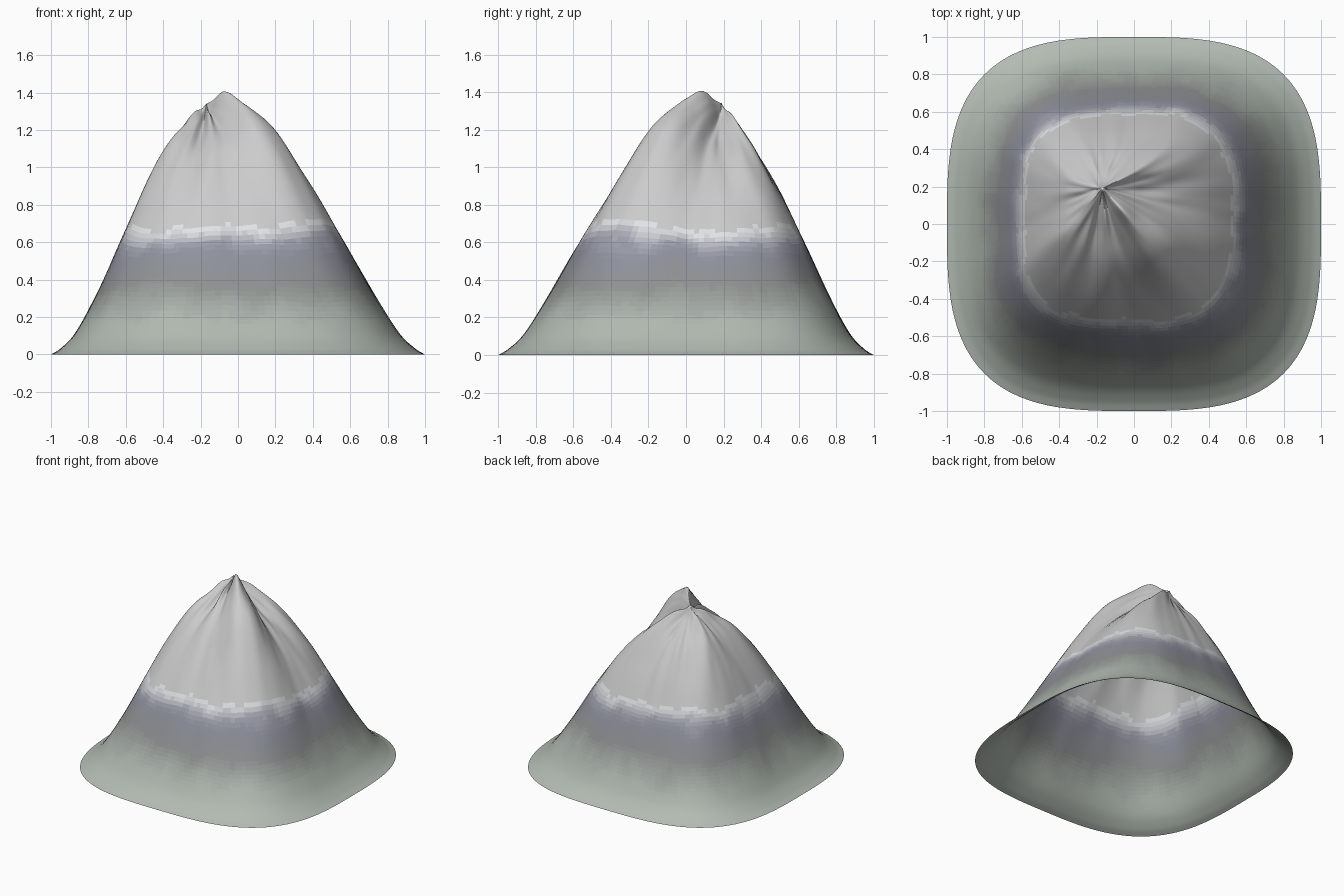
import bpy, bmesh, math
from mathutils import Vector, noise

if "Cube" in bpy.data.objects:
    bpy.data.objects.remove(bpy.data.objects["Cube"])

SEG, RINGS = 128, 72
APEX = (-0.17, 0.19)

# height, ridge strength (by normalised distance from the apex)
PROFILE = [(0, 1.34), (0.04, 1.27), (0.08, 1.23), (0.15, 1.17), (0.3, 1.03), (0.45, 0.84),
           (0.6, 0.59), (0.75, 0.31), (0.87, 0.11), (0.95, 0.03), (1, 0)]
RIDGE = [(0, 0), (0.08, 0.17), (0.15, 0.2), (0.3, 0.2), (0.45, 0.11), (0.6, 0.03), (0.75, 0), (1, 0)]
# ridge direction in degrees, weight, width
RIDGES = [(-45, 1.0, 32), (205, 0.45, 28), (150, 0.3, 18), (50, 0.35, 16), (-100, 0.3, 12), (0, -0.12, 10)]
# colour by height
COLOURS = [(0.0, (0.45, 0.50, 0.45)), (0.18, (0.43, 0.48, 0.43)), (0.38, (0.27, 0.28, 0.28)),
           (0.54, (0.27, 0.28, 0.34)), (0.60, (0.34, 0.35, 0.41)), (0.69, (0.76, 0.77, 0.79)), (1.5, (0.8, 0.8, 0.82))]


def curve(pts, s):
    """Smooth interpolation through the points."""
    def slope(i):
        a, b = pts[max(i - 1, 0)], pts[min(i + 1, len(pts) - 1)]
        return (b[1] - a[1]) / (b[0] - a[0])
    for i in range(len(pts) - 1):
        (x0, y0), (x1, y1) = pts[i], pts[i + 1]
        if s <= x1 + 1e-9:
            h = x1 - x0
            t = (s - x0) / h
            return ((2*t**3 - 3*t*t + 1) * y0 + (t**3 - 2*t*t + t) * h * slope(i)
                    + (3*t*t - 2*t**3) * y1 + (t**3 - t*t) * h * slope(i + 1))
    return pts[-1][1]


def colour_at(z):
    for (z0, a), (z1, b) in zip(COLOURS, COLOURS[1:]):
        if z <= z1:
            return Vector(a).lerp(Vector(b), (z - z0) / (z1 - z0))
    return Vector(COLOURS[-1][1])


def surface(s, a):
    c, d = math.cos(a), math.sin(a)
    r = s * (abs(c)**3.1 + abs(d)**3.1) ** (-1 / 3.1)
    f = (1 - s) ** 1.8
    z = curve(PROFILE, s)
    k = 0
    for deg, w, width in RIDGES:
        diff = (math.degrees(a) - deg + 180) % 360 - 180
        k += w * math.exp(-(diff / width) ** 2)
    z += k * curve(RIDGE, s)
    # fine gullies and unevenness
    fade = min(1, s * 6) * (1 - s) ** 0.8 * min(1, (1 - s) * 4)
    z += fade * (0.035 * noise.noise(Vector((c * 3, d * 3, s * 2.5)))
                 + 0.02 * noise.noise(Vector((c * 6, d * 6, s * 5 + 9))))
    return Vector((APEX[0] * f + r * c, APEX[1] * f + r * d, max(z, 0)))


# mountain shell, open underneath
bm = bmesh.new()
apex = bm.verts.new((*APEX, PROFILE[0][1]))
rings = []
for i in range(1, RINGS + 1):
    rings.append([bm.verts.new(surface(i / RINGS, 2 * math.pi * j / SEG)) for j in range(SEG)])
for j in range(SEG):
    n = (j + 1) % SEG
    bm.faces.new((apex, rings[0][j], rings[0][n]))
    for a, b in zip(rings, rings[1:]):
        bm.faces.new((a[j], b[j], b[n], a[n]))

# height bands: grass, rock, snow
BANDS, TOP = 36, 0.72
for f in bm.faces:
    f.smooth = True
    p = f.calc_center_median()
    z = p.z
    if z > 0.1:
        z += 0.06 * noise.noise(p * 4) + 0.03 * noise.noise(Vector((p.x * 11, p.y * 11, p.z * 3)))
    f.material_index = max(0, min(BANDS - 1, int(z / TOP * BANDS)))

mesh = bpy.data.meshes.new("mountain")
bm.to_mesh(mesh)
bm.free()
for i in range(BANDS):
    m = bpy.data.materials.new(f"slope_band_{i}")
    m.diffuse_color = (*colour_at((i + 0.5) / BANDS * TOP), 1)
    m.use_nodes = True
    m.node_tree.nodes["Principled BSDF"].inputs["Base Color"].default_value = m.diffuse_color
    mesh.materials.append(m)
bpy.context.collection.objects.link(bpy.data.objects.new("mountain", mesh))
